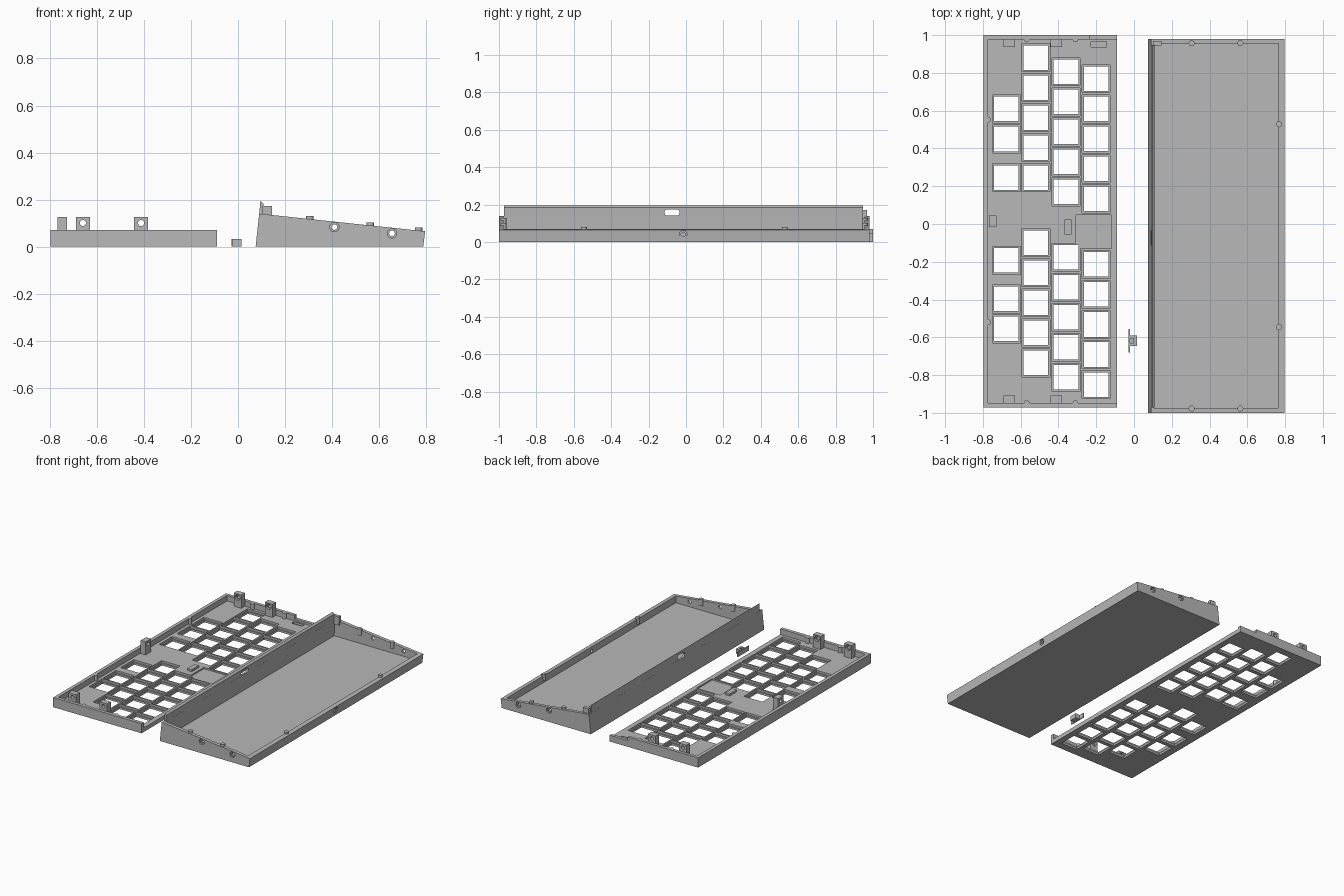
import bpy, bmesh, math
from mathutils import Matrix, Vector

if "Cube" in bpy.data.objects:
    bpy.data.objects.remove(bpy.data.objects["Cube"])

grey = bpy.data.materials.new("plain_grey")
grey.diffuse_color = (0.48, 0.48, 0.48, 1)
grey.use_nodes = True
grey.node_tree.nodes["Principled BSDF"].inputs["Base Color"].default_value = grey.diffuse_color


def finish(name, bm):
    bmesh.ops.recalc_face_normals(bm, faces=bm.faces)
    me = bpy.data.meshes.new(name)
    bm.to_mesh(me)
    bm.free()
    me.materials.append(grey)
    ob = bpy.data.objects.new(name, me)
    bpy.context.collection.objects.link(ob)
    return ob


def add_box(bm, x0, x1, y0, y1, z0, z1):
    m = Matrix.Translation(((x0 + x1) / 2, (y0 + y1) / 2, (z0 + z1) / 2))
    bmesh.ops.create_cube(bm, size=1, matrix=m @ Matrix.Diagonal((x1 - x0, y1 - y0, z1 - z0, 1)))


def add_cyl(bm, centre, radius, depth, axis, n=24):
    rot = Vector((0, 0, 1)).rotation_difference(Vector(axis)).to_matrix().to_4x4()
    bmesh.ops.create_cone(bm, cap_ends=True, segments=n, radius1=radius, radius2=radius,
                          depth=depth, matrix=Matrix.Translation(centre) @ rot)


def boxes(name, *dims):
    bm = bmesh.new()
    for d in dims:
        add_box(bm, *d)
    return finish(name, bm)


def cyls(name, *specs):
    bm = bmesh.new()
    for s in specs:
        add_cyl(bm, *s)
    return finish(name, bm)


def prism(name, profile, y0, y1):
    """Extrude an (x, z) profile along y."""
    bm = bmesh.new()
    face = bm.faces.new([bm.verts.new((x, y0, z)) for x, z in profile])
    ext = bmesh.ops.extrude_face_region(bm, geom=[face])
    bmesh.ops.translate(bm, vec=(0, y1 - y0, 0),
                        verts=[v for v in ext["geom"] if isinstance(v, bmesh.types.BMVert)])
    return finish(name, bm)


def cut(ob, *cutters):
    """Subtract the cutters one after another, then remove them."""
    for c in cutters:
        c.hide_render = True
        mod = ob.modifiers.new("cut", "BOOLEAN")
        mod.operation, mod.solver, mod.object = "DIFFERENCE", "EXACT", c
        dg = bpy.context.evaluated_depsgraph_get()
        me = bpy.data.meshes.new_from_object(ob.evaluated_get(dg))
        ob.modifiers.clear()
        ob.data = me
        bpy.data.objects.remove(c)


Y, X, Z = (0, 1, 0), (1, 0, 0), (0, 0, 1)

# ---- Key plate: tray open on its right side ----
FLOOR = 0.03
plate = boxes("key_plate", (-0.797, -0.09, -0.972, 1.0, 0, 0.07))
cut(plate, boxes("tray_space", (-0.772, 0.1, -0.947, 0.977, FLOOR, 0.2)))

# Key openings: (column x, start y, count) at one key pitch, plus spaced keys
PITCH = 0.159
runs = [(-0.519, 0.245, 5), (-0.36, 0.17, 5), (-0.2, 0.133, 5),
        (-0.519, -0.735, 5), (-0.36, -0.812, 5), (-0.2, -0.85, 5),
        (-0.676, 0.45, 2), (-0.676, 0.245, 1), (-0.676, -0.193, 1), (-0.676, -0.555, 2)]
keys = [(x, y + i * PITCH) for x, y, n in runs for i in range(n)]


def key_cutter(half, z0, z1):
    return boxes("keys", *[(x - half, x + half, y - half, y + half, z0, z1) for x, y in keys])


cut(plate, key_cutter(0.074, 0.015, 0.1), key_cutter(0.065, -0.1, 0.1))
# Controller recess, strap slot and lowered rear wall end
cut(plate, boxes("recesses", (-0.306, -0.118, -0.13, 0.047, 0.02, 0.1),
                 (-0.228, -0.145, 0.938, 0.965, 0.015, 0.1),
                 (-0.232, 0, 0.97, 1.1, 0.045, 0.2)))

# Screw lugs on the end walls
for x in (-0.66, -0.412):
    for end, y0, y1 in (("rear", 0.937, 0.979), ("front", -0.949, -0.907)):
        lug = boxes(end + "_screw_lug", (x - 0.03, x + 0.03, y0, y1, FLOOR - 0.005, 0.125))
        ym = (y0 + y1) / 2
        inner = y0 if end == "rear" else y1
        cut(lug, cyls("bore", ((x, ym, 0.1), 0.013, 0.2, Y)),
            cyls("nut_seat", ((x, inner, 0.1), 0.02, 0.03, Y)))
side_lug = boxes("side_screw_lug", (-0.768, -0.728, -0.015, 0.045, FLOOR - 0.005, 0.125))
cut(side_lug, cyls("bore", ((-0.75, 0.015, 0.1), 0.013, 0.2, X)))

# Small stop block beside the recess
boxes("stop_block", (-0.367, -0.331, -0.055, 0.025, FLOOR - 0.005, 0.045))

# Alignment sockets along the plate walls
cyls("plate_sockets",
     *[((x, y, 0.0475), 0.015, 0.045, Z, 16) for x in (-0.568, -0.31) for y in (0.978, -0.948)],
     *[((-0.773, y, 0.0475), 0.015, 0.045, Z, 16) for y in (0.552, -0.52)])


# ---- Case: sloped open box ----
def rim(x):
    return 0.14 - (x - 0.09) * 0.106


case = prism("case", [(0.075, 0), (0.788, 0), (0.796, 0.065), (0.09, 0.14)], -1.0, 0.98)
cut(case, prism("case_space", [(0.1, 0.02), (0.764, 0.02), (0.768, 0.3), (0.113, 0.3)], -0.975, 0.955))

# Screw holes through the end walls and the front edge
holes = [((x, -0.01, z), 0.012, 3, Y) for x, z in ((0.41, 0.083), (0.655, 0.056))]
cut(case, cyls("bores", *holes, ((0.79, -0.015, 0.04), 0.012, 0.12, X)))
seats = [((x, y, z), 0.02, 0.02, Y) for x, z in ((0.41, 0.083), (0.655, 0.056)) for y in (-1, 0.98)]
cut(case, cyls("head_seats", *seats, ((0.794, -0.015, 0.04), 0.02, 0.02, X)))

# Raised lip on the tall wall, with the cable opening
lip = prism("case_lip", [(0.09, 0.135), (0.095, 0.195), (0.108, 0.183), (0.105, 0.135)], -0.972, 0.947)


def cable_cutter():
    bm = bmesh.new()
    pts = []
    for i in range(24):
        a = 2 * math.pi * (i + 0.5) / 24
        pts.append((0.02, -0.075 + math.copysign(0.024, math.cos(a)) + 0.017 * math.cos(a),
                    0.157 + 0.017 * math.sin(a)))
    f = bm.faces.new([bm.verts.new(p) for p in pts])
    ext = bmesh.ops.extrude_face_region(bm, geom=[f])
    bmesh.ops.translate(bm, vec=(0.15, 0, 0),
                        verts=[v for v in ext["geom"] if isinstance(v, bmesh.types.BMVert)])
    return finish("cable_hole", bm)


cut(lip, cable_cutter())
cut(case, cable_cutter())

# Corner tab at the rear of the lip
boxes("corner_tab", (0.1, 0.145, 0.945, 0.968, 0.11, 0.172))

# Alignment pegs standing just above the rim
pegs = [(x, y) for x in (0.305, 0.563) for y in (0.957, -0.977)]
pegs += [(0.768, 0.528), (0.768, -0.545)]
cyls("case_pegs", *[((x, y, rim(x) - 0.011), 0.016, 0.046, Z, 16) for x, y in pegs])

# ---- Loose reset button ----
boxes("button_flange", (-0.028, -0.021, -0.68, -0.555, 0, 0.033))
button = boxes("button_body", (-0.022, 0.015, -0.645, -0.591, 0, 0.033))
cut(button, boxes("button_notch", (-0.03, -0.002, -0.63, -0.606, 0.015, 0.1)))
